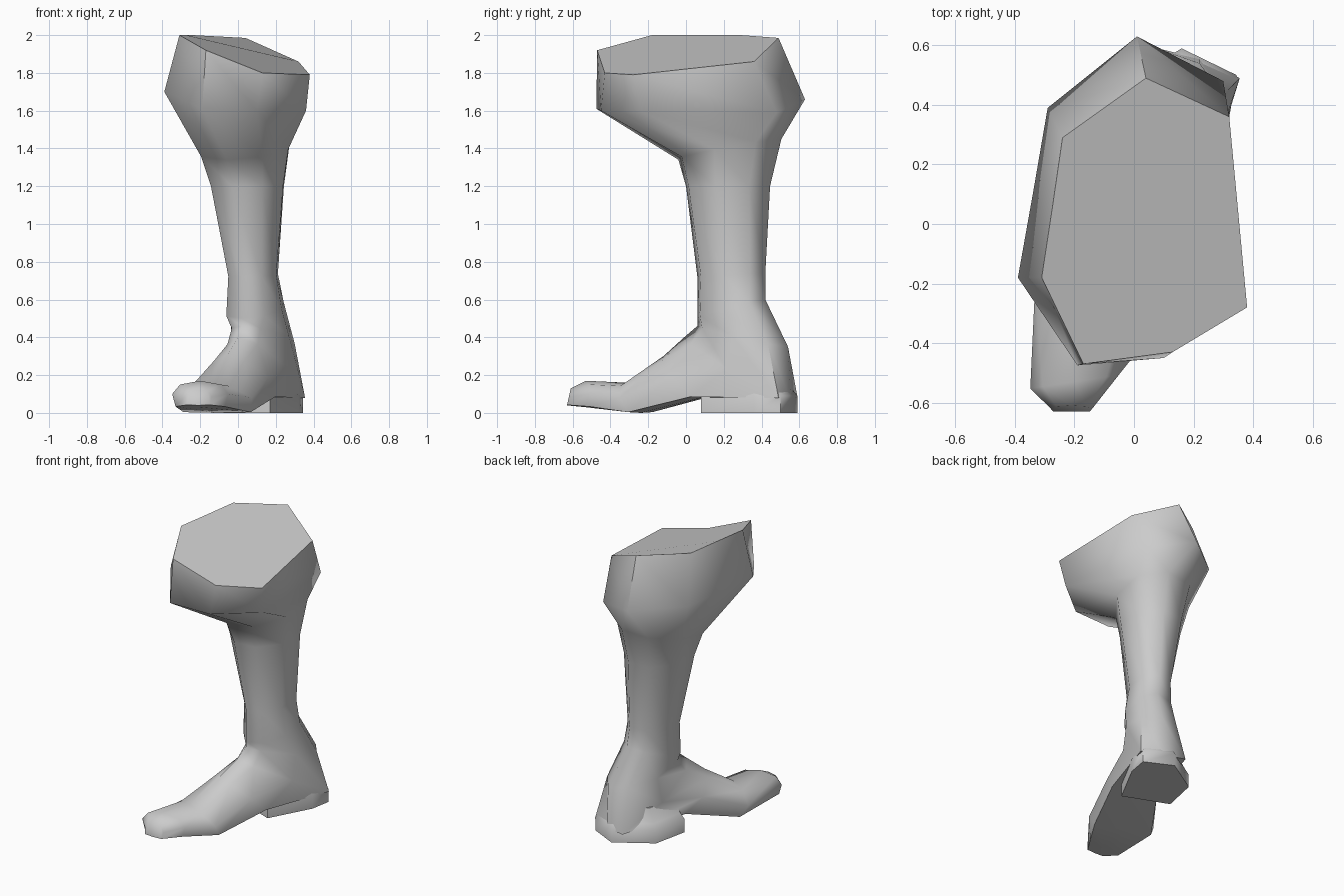
import bpy, bmesh, math
from mathutils import Vector

cube = bpy.data.objects.get("Cube")
if cube:
    bpy.data.objects.remove(cube, do_unlink=True)

grey = bpy.data.materials.new("plain grey")
grey.use_nodes = True
grey.diffuse_color = (0.6, 0.6, 0.6, 1)
grey.node_tree.nodes["Principled BSDF"].inputs["Base Color"].default_value = (0.6, 0.6, 0.6, 1)

ROUND = (0.72, 0.72)   # depth and width of a section's corner points
NARROW = (0.78, 0.5)   # tapering instep
SOLE = (0.95, 0.88)    # flat underside


def ring(front, back, w, fc=ROUND, bc=ROUND, ly=-0.36):
    """Eight-sided section from a front point, a back point and a half width."""
    f, b = Vector(front), Vector(back)
    mid, half = (f + b) / 2, (f - b) / 2
    side = Vector((1, ly, 0)).normalized() * w
    steps = [(1, 0), fc, (0, 1), (-bc[0], bc[1]), (-1, 0),
             (-bc[0], -bc[1]), (0, -1), (fc[0], -fc[1])]
    return [mid + half * c + side * s for c, s in steps]


def loft(name, rings, angle):
    """Skin a list of equal rings and cap both ends."""
    bm = bmesh.new()
    loops = [[bm.verts.new(p) for p in r] for r in rings]
    n = len(loops[0])
    for a, b in zip(loops, loops[1:]):
        for i in range(n):
            j = (i + 1) % n
            bm.faces.new((a[i], a[j], b[j], b[i]))
    bm.faces.new(loops[0])
    bm.faces.new(loops[-1])
    bmesh.ops.recalc_face_normals(bm, faces=bm.faces)
    mesh = bpy.data.meshes.new(name)
    bm.to_mesh(mesh)
    bm.free()
    mesh.materials.append(grey)
    obj = bpy.data.objects.new(name, mesh)
    bpy.context.collection.objects.link(obj)
    bpy.ops.object.select_all(action='DESELECT')
    obj.select_set(True)
    bpy.context.view_layer.objects.active = obj
    bpy.ops.object.shade_smooth_by_angle(angle=math.radians(angle))
    return obj


# Slanted knee cuff: cut top and its widest rim
top = [(-0.17, -0.47, 1.92), (0.13, -0.43, 1.80), (0.38, -0.28, 1.79), (0.32, 0.36, 1.86),
       (0.04, 0.49, 1.985), (-0.24, 0.29, 2.0), (-0.275, 0.05, 2.0), (-0.31, -0.18, 2.0)]
rim = [(-0.19, -0.475, 1.61), (0.10, -0.45, 1.60), (0.36, -0.24, 1.60), (0.30, 0.48, 1.59),
       (0.01, 0.63, 1.66), (-0.29, 0.39, 1.68), (-0.34, 0.10, 1.69), (-0.39, -0.18, 1.70)]

# Shaft down to the ankle, then the sections swing forward along the foot
sections = [
    ring((-0.06, -0.04, 1.34), (0.14, 0.505, 1.45), 0.24),
    ring((-0.03, 0.00, 1.20), (0.13, 0.445, 1.20), 0.20),
    ring((0.02, 0.06, 0.72), (0.14, 0.42, 0.74), 0.13),
    ring((0.02, 0.06, 0.50), (0.16, 0.42, 0.60), 0.15),
    ring((0.02, 0.06, 0.46), (0.22, 0.54, 0.35), 0.16, NARROW),
    ring((0.00, -0.01, 0.40), (0.22, 0.555, 0.07), 0.17, NARROW, SOLE),
    ring((-0.06, -0.12, 0.30), (0.06, 0.08, 0.08), 0.17, NARROW, SOLE),
    ring((-0.15, -0.32, 0.16), (-0.11, -0.24, 0.0), 0.215, NARROW, SOLE, -0.36),
    ring((-0.20, -0.53, 0.17), (-0.20, -0.53, 0.03), 0.15, ROUND, SOLE, 0.15),
    ring((-0.21, -0.61, 0.13), (-0.21, -0.63, 0.04), 0.07, ROUND, SOLE, 0.0),
]
loft("boot", [top, rim] + sections, 62)

# Heel block whose upper edge draws in under the boot
heel = [(0.17, 0.08), (0.32, 0.36), (0.345, 0.50), (0.16, 0.59), (-0.08, 0.44), (-0.13, 0.20)]
cx, cy = 0.15, 0.36


def heel_ring(z, s):
    return [(cx + (x - cx) * s, cy + (y - cy) * s if y > 0.25 else y, z) for x, y in heel]


loft("heel", [heel_ring(0.0, 1), heel_ring(0.09, 1), heel_ring(0.125, 0.88),
              heel_ring(0.22, 0.72)], 62)
